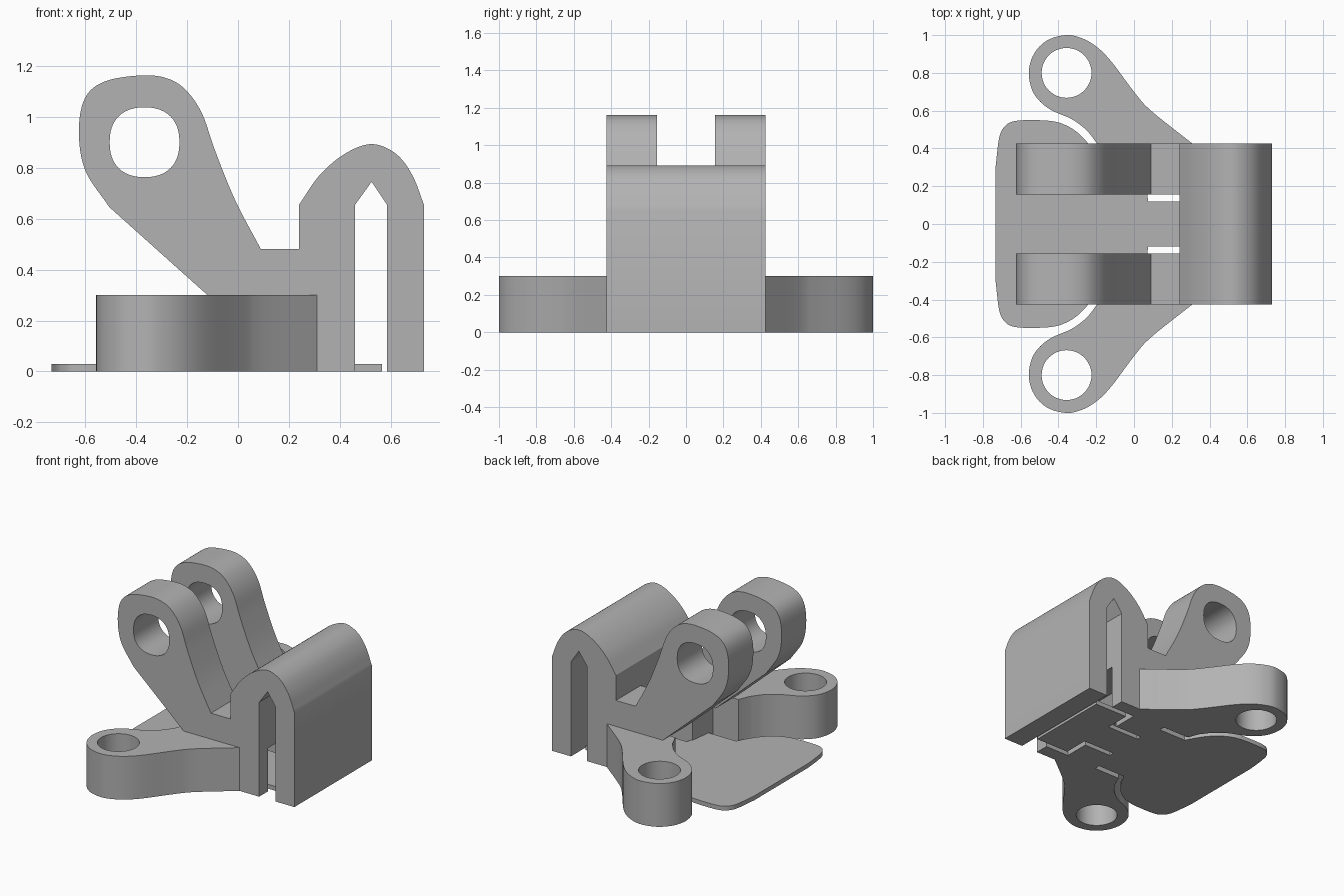
import bpy, bmesh, math
from mathutils import Vector

cube = bpy.data.objects.get("Cube")
if cube:
    bpy.data.objects.remove(cube)

grey = bpy.data.materials.new("plain_grey")
grey.use_nodes = True
colour = (0.45, 0.45, 0.45, 1)
grey.diffuse_color = colour
grey.node_tree.nodes["Principled BSDF"].inputs["Base Color"].default_value = colour


def smooth(points, steps=6):
    """Catmull-Rom curve through the given points."""
    pts = [Vector(p) for p in points]
    pts = [2 * pts[0] - pts[1]] + pts + [2 * pts[-1] - pts[-2]]
    out = []
    for a, b, c, d in zip(pts, pts[1:], pts[2:], pts[3:]):
        for i in range(steps):
            t = i / steps
            out.append(tuple(b + (c - a) * t / 2 + (2 * a - 5 * b + 4 * c - d) * t**2 / 2
                             + (3 * b - a - 3 * c + d) * t**3 / 2))
    return out + [tuple(pts[-2])]


def ring(cx, cy, r, power=1.0, count=48):
    """Circle, or a rounded square when power is below one."""
    def bend(v):
        return math.copysign(abs(v) ** power, v)
    angles = [2 * math.pi * i / count for i in range(count)]
    return [(cx + r * bend(math.cos(a)), cy + r * bend(math.sin(a))) for a in angles]


def flip(points):
    return [(x, -y) for x, y in points]


def extrude(name, loops, start, end, axis):
    """Fill the outline (with holes) and extrude it along y or z."""
    def place(u, v):
        return (u, start, v) if axis == "y" else (u, v, start)
    bm = bmesh.new()
    for loop in loops:
        verts = [bm.verts.new(place(u, v)) for u, v in loop]
        for a, b in zip(verts, verts[1:] + verts[:1]):
            bm.edges.new((a, b))
    bmesh.ops.triangle_fill(bm, edges=bm.edges[:], use_beauty=True)
    grown = bmesh.ops.extrude_face_region(bm, geom=bm.faces[:], use_keep_orig=True)
    depth = end - start
    move = (0, depth, 0) if axis == "y" else (0, 0, depth)
    bmesh.ops.translate(bm, vec=move,
                        verts=[g for g in grown["geom"] if isinstance(g, bmesh.types.BMVert)])
    bmesh.ops.recalc_face_normals(bm, faces=bm.faces[:])
    mesh = bpy.data.meshes.new(name)
    bm.to_mesh(mesh)
    bm.free()
    mesh.materials.append(grey)
    obj = bpy.data.objects.new(name, mesh)
    bpy.context.collection.objects.link(obj)
    bpy.ops.object.select_all(action="DESELECT")
    obj.select_set(True)
    bpy.context.view_layer.objects.active = obj
    bpy.ops.object.shade_smooth_by_angle(angle=math.radians(30))
    return obj


HALF = 0.425   # half width of the body
DECK = 0.3     # height of the side lugs

# Arched clip with a pointed slot
arch = smooth([(0.24, 0.655), (0.32, 0.77), (0.42, 0.855), (0.525, 0.893),
               (0.62, 0.855), (0.685, 0.77), (0.73, 0.655)])
clip = arch + [(0.73, 0), (0.585, 0), (0.585, 0.655), (0.525, 0.745), (0.46, 0.655),
               (0.46, DECK), (0.24, DECK)]
extrude("clip", [clip], -HALF, HALF, "y")

# Pair of raised arms with rounded-square eyes
arm = smooth([(-0.505, 0.645), (-0.6, 0.79), (-0.625, 0.945), (-0.6, 1.075), (-0.52, 1.14),
              (-0.37, 1.163), (-0.27, 1.148), (-0.2, 1.1), (-0.14, 1.01), (-0.09, 0.867),
              (-0.01, 0.67), (0.09, 0.48)])
arm += [(0.24, 0.48), (0.24, DECK), (-0.12, DECK)]
eye = ring(-0.367, 0.9, 0.137, 0.86)
extrude("right_arm", [arm, eye], -HALF, -0.155, "y")
extrude("left_arm", [arm, eye], 0.155, HALF, "y")

# Side lugs that wrap around the base plate
lug = smooth([(0.31, HALF), (0.09, 0.6), (0, 0.7), (-0.12, 0.86), (-0.2, 0.94),
              (-0.28, 0.985), (-0.36, 1), (-0.46, 0.972), (-0.53, 0.9), (-0.557, 0.8),
              (-0.53, 0.69), (-0.45, 0.61), (-0.33, 0.555), (-0.25, 0.495), (-0.195, HALF)])
lug += [(-0.16, 0.345), (0.035, 0.345), (0.06, 0.155), (0.28, 0.155), (0.28, 0.33),
        (0.46, 0.33), (0.46, HALF)]
bore = ring(-0.357, 0.8, 0.132)
extrude("left_lug", [lug, bore], 0, DECK, "z")
extrude("right_lug", [flip(lug), flip(bore)], 0, DECK, "z")

# Thin base plate with a T-shaped key
edge = [(0.565, 0.295), (0.315, 0.295), (0.315, 0.12), (0.075, 0.12), (0.05, 0.305),
        (-0.17, 0.305)]
edge += smooth([(-0.2, 0.36), (-0.25, 0.435), (-0.32, 0.5), (-0.41, 0.54), (-0.53, 0.55),
                (-0.64, 0.543), (-0.69, 0.51), (-0.715, 0.45), (-0.733, 0.3)])
extrude("base_plate", [edge + flip(edge)[::-1]], 0, 0.03, "z")
